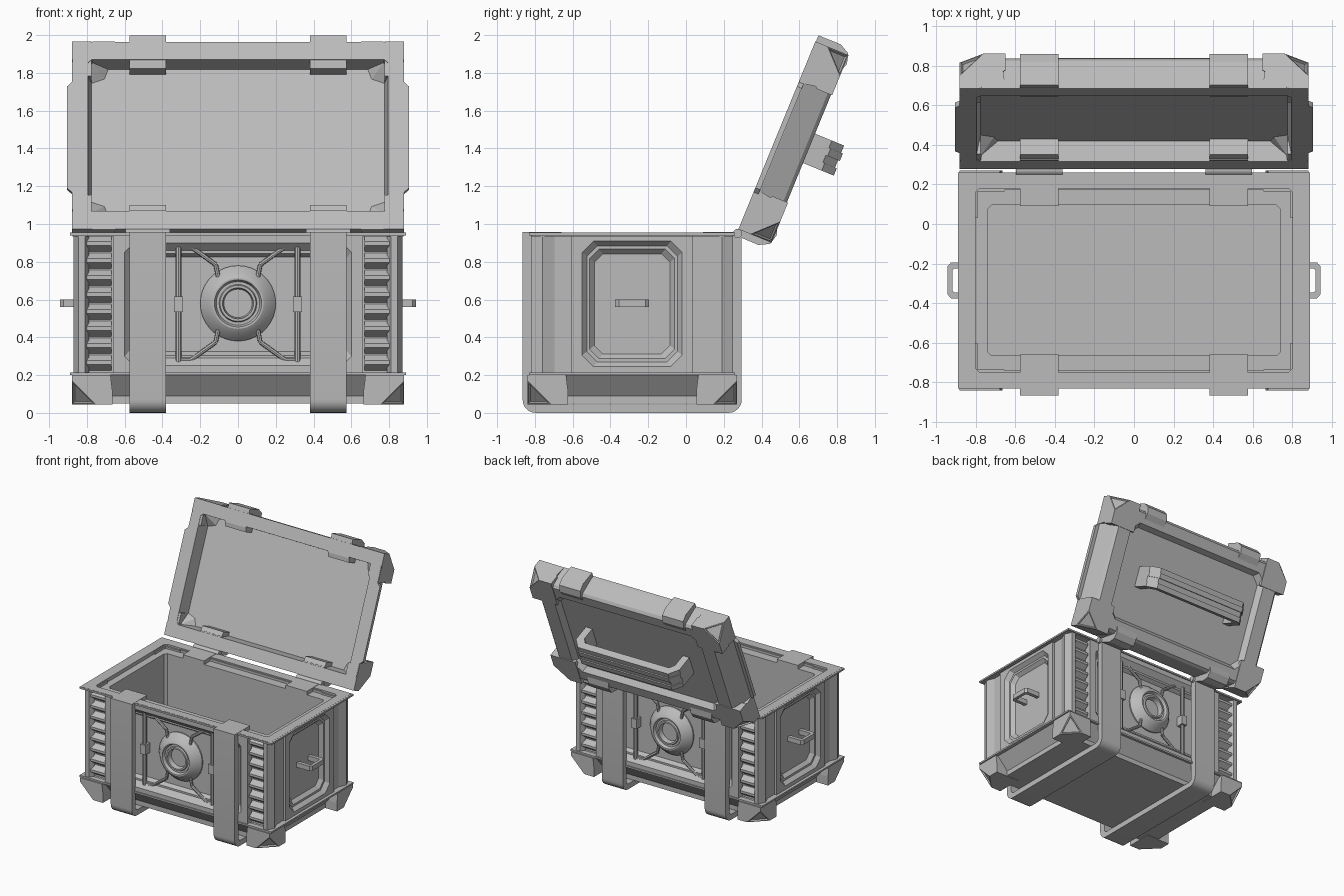
import bpy, bmesh, math
from mathutils import Vector

if "Cube" in bpy.data.objects:
    bpy.data.objects.remove(bpy.data.objects["Cube"])

grey = bpy.data.materials.new("grey_metal")
grey.diffuse_color = (0.5, 0.5, 0.5, 1)
grey.use_nodes = True
grey.node_tree.nodes["Principled BSDF"].inputs["Base Color"].default_value = grey.diffuse_color
CY = -0.285            # depth centre of the base
ANG = math.radians(22.3)
S, C = math.sin(ANG), math.cos(ANG)


def finish(name, bm, smooth=False):
    bmesh.ops.recalc_face_normals(bm, faces=bm.faces)
    me = bpy.data.meshes.new(name)
    bm.to_mesh(me)
    bm.free()
    me.materials.append(grey)
    if smooth:
        me.shade_smooth()
        me.set_sharp_from_angle(angle=math.radians(30))
    ob = bpy.data.objects.new(name, me)
    bpy.context.collection.objects.link(ob)
    return ob


def loft(name, rings, smooth=False):
    """Closed skin through rings of equal length, capped at both ends."""
    bm = bmesh.new()
    vs = [[bm.verts.new(p) for p in r] for r in rings]
    n = len(rings[0])
    for a, b in zip(vs, vs[1:]):
        for i in range(n):
            j = (i + 1) % n
            bm.faces.new((a[i], a[j], b[j], b[i]))
    bm.faces.new(vs[0])
    bm.faces.new(vs[-1])
    return finish(name, bm, smooth)


def prism(name, pts, lo, hi, fn, smooth=False):
    return loft(name, [[fn(a, b, t) for a, b in pts] for t in (lo, hi)], smooth)


def box(name, x, y, z, fn=lambda a, b, t: (a, b, t)):
    pts = [(x[0], y[0]), (x[1], y[0]), (x[1], y[1]), (x[0], y[1])]
    return prism(name, pts, z[0], z[1], fn)


def octagon(w, h, c=0.001):
    return [(w, h - c), (w - c, h), (c - w, h), (-w, h - c),
            (-w, c - h), (c - w, -h), (w - c, -h), (w, c - h)]


def stack(name, rows, fn, b0=0.0):
    """Loft of octagons: rows of (half width, half height, corner cut, depth)."""
    return loft(name, [[fn(a, b + b0, d) for a, b in octagon(w, h, c)]
                       for w, h, c, d in rows])


def tube(name, path, r, fn, sides=8):
    for p, q in zip(path, path[1:]):
        p, q = Vector(fn(*p)), Vector(fn(*q))
        rot = (q - p).to_track_quat('Z', 'Y')
        ring = [rot @ Vector((r * math.cos(t), r * math.sin(t), 0))
                for t in (2 * math.pi * i / sides for i in range(sides))]
        loft(name, [[p + v for v in ring], [q + v for v in ring]], True)


def corner(name, L, K, H, t, ti, mi, fn):
    """Corner guard with a cut tip and an inset triangle; fn maps inward offsets."""
    m = H * 0.47
    pts = [(K, 0, 0), (0, K, 0), (0, 0, K), (0, 0, H), (t, 0, H), (0, t, H),
           (ti, ti, H), (L, 0, 0), (L, 0, m), (0, L, 0), (0, L, m), (L, L, 0), (L, L, mi)]
    bm = bmesh.new()
    for p in pts:
        bm.verts.new(fn(*p))
    bmesh.ops.convex_hull(bm, input=bm.verts)
    bmesh.ops.dissolve_limit(bm, angle_limit=0.02, verts=bm.verts, edges=bm.edges)
    bmesh.ops.recalc_face_normals(bm, faces=bm.faces)
    tip = sum((Vector(fn(*p)) for p in pts[:3]), Vector()) / 3
    face = min(bm.faces, key=lambda f: (f.calc_center_median() - tip).length)
    bmesh.ops.inset_individual(bm, faces=[face], thickness=0.016)
    bmesh.ops.inset_individual(bm, faces=[face], thickness=0.006, depth=-0.012)
    finish(name, bm)


def base(a, b, t):
    return (a, CY + b, t)


def lid(a, v, n):
    u = v + 0.556
    return (a, 0.27 + S * u + C * n, 0.955 + C * u - S * n)


# Hollow tub with stepped rim and undercut base
stack("tub", [(.74, .38, .02, .18), (.74, .38, .02, .925), (.80, .465, .02, .925),
              (.80, .465, .02, .955), (.875, .535, .001, .955), (.875, .535, .001, .935),
              (.81, .475, .001, .935), (.81, .475, .001, .91), (.80, .455, .001, .91),
              (.80, .455, .001, .215), (.86, .525, .001, .20),
              (.775, .44, .001, .09), (.775, .44, .001, .05)], base)

# Thin ledges round the top and above the feet
for z in (.94, .20):
    for s in (-1, 1):
        box("ledge_long", (-.89, .89), sorted((s * .50, s * .545)), (z, z + .014), base)
        box("ledge_side", sorted((s * .84, s * .89)), (-.545, .545), (z, z + .014), base)

for s in (-1, 1):
    def face(a, b, d, s=s):
        return (a, CY + s * (.535 - d), b)

    # Recessed front and back panels
    stack("main_panel", [(.66, .37, .001, .079), (.66, .37, .001, 0), (.60, .325, .05, 0),
                         (.565, .285, .05, .04), (.55, .27, .05, .04), (.53, .25, .05, .07)],
          face, .575)

    # Round porthole
    prof = [(.20, .079), (.20, .06), (.16, .01), (.135, -.005), (.125, -.005),
            (.115, .018), (.10, .018), (.095, .005), (.082, .005), (.075, .045)]
    loft("porthole", [[face(r * math.cos(i * math.pi / 18), .58 + r * math.sin(i * math.pi / 18), d)
                       for i in range(36)] for r, d in prof], True)

    for sx in (-1, 1):
        # Upright rods with clips and bent struts
        tube("rod", [(sx * .315, .27, .035), (sx * .315, .885, .035)], .016, face)
        box("rod_clip", (sx * .315 - .025, sx * .315 + .025), (.535, .615), (.008, .07), face)
        for k in (-1, 1):
            tube("strut", [(sx * .105, .58 + k * .14, .04), (sx * .118, .58 + k * .205, .04),
                           (sx * .25, .58 + k * .30, .04), (sx * .315, .58 + k * .30, .04)],
                 .012, face)

        # Ridged corner posts and louvres
        prism("corner_post", [(sx * .81, s * .535), (sx * .845, s * .535), (sx * .872, s * .475),
                              (sx * .845, s * .41), (sx * .79, s * .41), (sx * .79, s * .50)],
              .21, .945, base)
        box("louvre_back", sorted((sx * .655, sx * .815)), sorted((s * .45, s * .48)), (.21, .94), base)
        for i in range(8):
            z = .222 + i * .09
            prism("louvre", [(.06, z), (.012, z + .035), (.012, z + .055), (.06, z + .088)],
                  sx * .67, sx * .81, lambda d, b, t, f=face: f(t, b, d))
        # Flat strips between post and side panel
        box("side_strip", sorted((sx * .79, sx * .845)), sorted((s * .315, s * .415)), (.21, .945), base)
        # Feet
        corner("foot", .215, .125, .155, .205, .13, .073, lambda a, b, c, sx=sx, s=s:
               (sx * (.88 - a), CY + s * (.555 - b), .045 + c))
        # Lid corner guards with arms along both edges
        corner("lid_corner", .23, .12, .19, .10, .08, .02, lambda a, b, c, sx=sx, s=s:
               lid(sx * (.88 - a), s * (.537 - b), .19 - c))
        prism("lid_corner_arm", [(.42, .002), (.42, .187), (.335, .187), (.305, .02), (.305, .002)],
              sx * .80, sx * .88, lambda v, n, t, s=s: lid(t, s * v, n))
        prism("lid_corner_arm", [(.77, .002), (.77, .187), (.675, .187), (.65, .02), (.65, .002)],
              s * .44, s * .537, lambda a, n, t, sx=sx: lid(sx * a, t, n))

for s in (-1, 1):
    def side(a, b, d, s=s):
        return (s * (.865 - d), CY + a, b)

    # Recessed side panels
    stack("side_panel", [(.32, .37, .001, .064), (.32, .37, .001, 0), (.265, .332, .06, 0),
                         (.24, .307, .055, .03), (.225, .29, .05, .03), (.20, .265, .045, .058)],
          side, .577)

    # Side loop handle
    half = [(.80, .09), (.925, .09), (.942, .07)]
    inner = [(.917, .05), (.91, .06), (.80, .06)]
    out = half + [(x, -y) for x, y in reversed(half)]
    out += [(x, -y) for x, y in reversed(inner)] + inner
    prism("side_handle", out, .56, .60, lambda a, b, t, s=s: (s * a, CY + b, t))

    # Strap wrapped under the base
    def arc(h, r, z):
        return [(h - r + r * math.sin(t), z + r - r * math.cos(t))
                for t in (i * math.pi / 12 for i in range(7))]
    path_o = arc(.58, .07, 0) + [(.58, .957)]
    path_i = arc(.53, .03, .045) + [(.53, .957)]
    path_o = [(-a, b) for a, b in reversed(path_o)] + path_o
    path_i = [(-a, b) for a, b in reversed(path_i)] + path_i
    x0, x1 = s * .38, s * .575
    loft("strap", [[base(x0, *o), base(x1, *o), base(x1, *i), base(x0, *i)]
                   for o, i in zip(path_o, path_i)], True)
    for k in (-1, 1):
        # Strap ends folded over the rim
        box("strap_tab", sorted((x0, x1)), sorted((k * .375, k * .56)), (.915, .957), base)
        # Lid clips
        prism("lid_clip", [(.425, .003), (.573, .003), (.574, .13), (.545, .185), (.49, .20), (.43, .18)],
              x0, x1, lambda v, n, t, k=k: lid(t, k * v, n))
        prism("lid_clip_lip", [(.39, .02), (.45, .003), (.45, .12), (.39, .12)],
              x0, x1, lambda v, n, t, k=k: lid(t, k * v, n))
    # Hinge barrels
    tube("hinge", [(s * .36, .272, .95), (s * .595, .272, .95)], .024, lambda a, b, t: (a, b, t), 12)
    # Lid side lip
    prism("lid_side_lip", [(.84, -.33), (.875, -.33), (.905, -.30), (.905, .28), (.875, .31), (.84, .31)],
          0, .028, lambda a, v, n, s=s: lid(s * a, v, n))
    # Cavity side ribs
    for k in (-1, 1):
        box("lid_inner_rib", sorted((s * .775, s * .80)), sorted((k * .34, k * .43)), (.003, .10), lid)

# Lid shell: cavity, sloped outside, sunken top panel
stack("lid_shell", [(.775, .42, .02, .105), (.795, .434, .02, 0), (.875, .535, .001, 0),
                    (.875, .535, .001, .03), (.82, .505, .03, .165), (.80, .485, .03, .184),
                    (.68, .40, .07, .184), (.65, .37, .06, .14)], lid)

# Ribbed lid handle
for i in range(4):
    top = .36 - .010 * (i % 2)
    v = -.083 + i * .042
    h = [(-.48, .13), (-.48, top - .07), (-.42, top), (.42, top), (.48, top - .07), (.48, .13),
         (.42, .13), (.42, top - .10), (.39, top - .06), (-.39, top - .06), (-.42, top - .10), (-.42, .13)]
    prism("lid_handle", h, v, v + .042, lambda a, n, t: lid(a, t, n))
